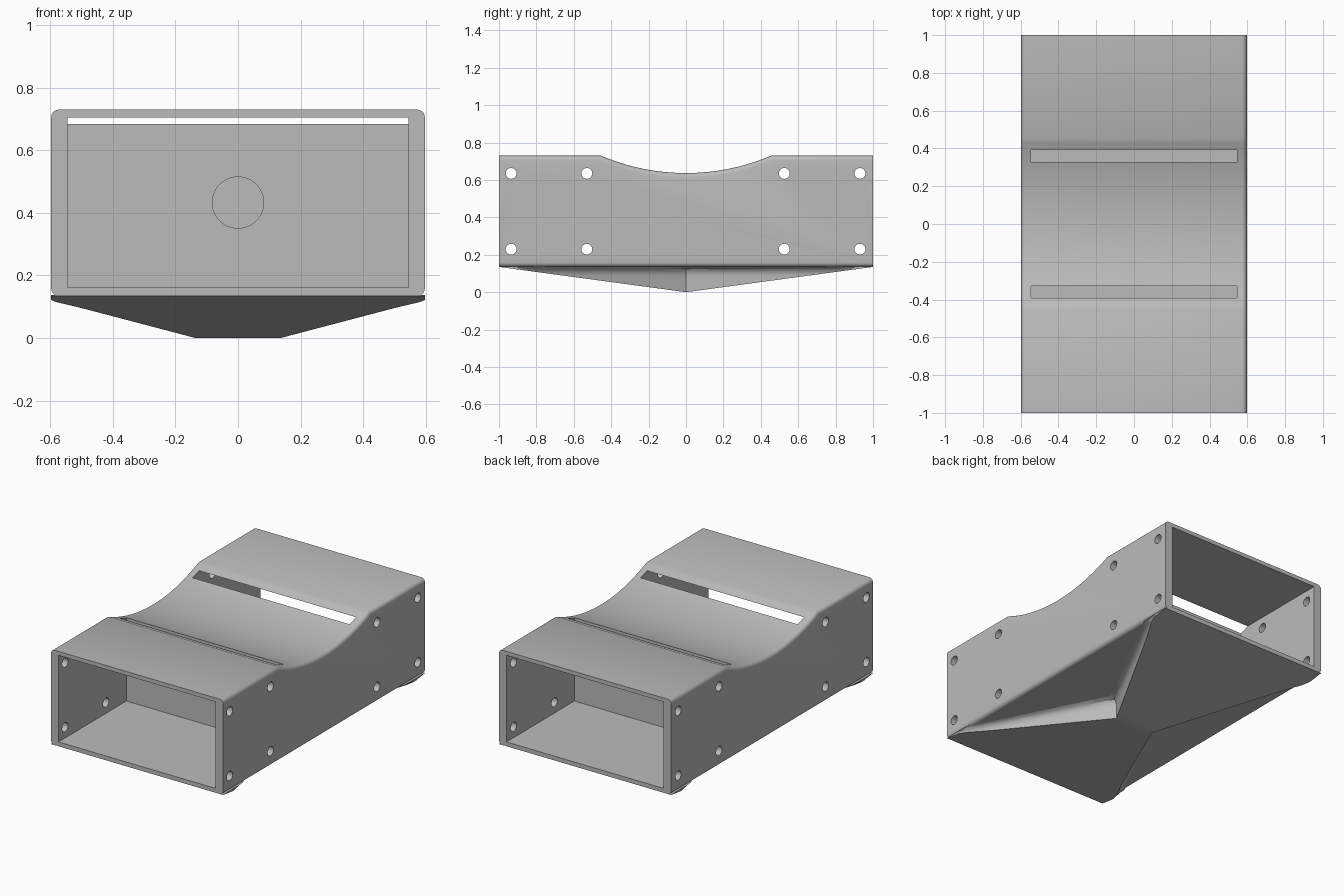
import bpy, bmesh, math
from mathutils import Matrix

cube = bpy.data.objects.get("Cube")
if cube:
    bpy.data.objects.remove(cube, do_unlink=True)

HALF_W, BOTTOM, TOP = 0.597, 0.135, 0.73
ROUND = 0.025
SADDLE_Y, SADDLE_Z = 0.455, 0.637
DROP = TOP - SADDLE_Z
SADDLE_R = (SADDLE_Y ** 2 + DROP ** 2) / (2 * DROP)

grey = bpy.data.materials.new("plain grey")
grey.use_nodes = True
colour = (0.5, 0.5, 0.5, 1)
grey.diffuse_color = colour
grey.node_tree.nodes["Principled BSDF"].inputs["Base Color"].default_value = colour


def make_object(name, bm):
    bmesh.ops.recalc_face_normals(bm, faces=bm.faces)
    mesh = bpy.data.meshes.new(name)
    bm.to_mesh(mesh)
    bm.free()
    mesh.materials.append(grey)
    obj = bpy.data.objects.new(name, mesh)
    bpy.context.collection.objects.link(obj)
    return obj


def activate(obj):
    bpy.ops.object.select_all(action="DESELECT")
    obj.select_set(True)
    bpy.context.view_layer.objects.active = obj


def cut(target, bm):
    cutter = make_object("cutter", bm)
    cutter.hide_render = True
    mod = target.modifiers.new("cut", "BOOLEAN")
    mod.operation, mod.solver, mod.object = "DIFFERENCE", "EXACT", cutter
    activate(target)
    bpy.ops.object.modifier_apply(modifier=mod.name)
    bpy.data.objects.remove(cutter, do_unlink=True)


def box(x, y0, y1, z0, z1):
    bm = bmesh.new()
    size = Matrix.Diagonal((2 * x, y1 - y0, z1 - z0, 1))
    bmesh.ops.create_cube(bm, size=1, matrix=Matrix.Translation((0, (y0 + y1) / 2, (z0 + z1) / 2)) @ size)
    return bm


def rod(bm, radius, depth, centre, axis, sides):
    turn = Matrix.Rotation(math.pi / 2, 4, axis)
    bmesh.ops.create_cone(bm, cap_ends=True, segments=sides, radius1=radius, radius2=radius,
                          depth=depth, matrix=Matrix.Translation(centre) @ turn)
    return bm


# Body: side profile with a curved saddle, extruded across and rounded along its sides
def build_body():
    profile = [(-1, TOP), (-1, BOTTOM), (1, BOTTOM), (1, TOP)]
    steps = 32
    sweep = math.asin(SADDLE_Y / SADDLE_R)
    for i in range(steps + 1):
        a = sweep * (1 - 2 * i / steps)
        profile.append((SADDLE_R * math.sin(a), SADDLE_Z + SADDLE_R * (1 - math.cos(a))))
    bm = bmesh.new()
    face = bm.faces.new([bm.verts.new((-HALF_W, y, z)) for y, z in profile])
    new = bmesh.ops.extrude_face_region(bm, geom=[face])["geom"]
    bmesh.ops.translate(bm, vec=(2 * HALF_W, 0, 0),
                        verts=[g for g in new if isinstance(g, bmesh.types.BMVert)])
    long_edges = [e for e in bm.edges
                  if abs(e.verts[0].co.x - e.verts[1].co.x) < 1e-5
                  and abs(e.verts[0].co.y - e.verts[1].co.y) > 1e-5]
    bmesh.ops.bevel(bm, geom=long_edges, offset=ROUND, segments=5, profile=0.5, affect="EDGES")
    return make_object("body", bm)


body = build_body()

# End pockets, which break through the saddle as two slots, and their blind bores
for side in (-1, 1):
    y0, y1 = sorted((side * 0.328, side * 1.2))
    cut(body, box(0.545, y0, y1, 0.162, 0.705))
    cut(body, rod(bmesh.new(), 0.082, 0.2, (0, side * 0.26, 0.433), "X", 48))

# Screw holes through both side walls
holes = bmesh.new()
for y in (-0.935, -0.53, 0.525, 0.93):
    for z in (0.23, 0.635):
        rod(holes, 0.029, 1.6, (0, y, z), "Y", 24)
cut(body, holes)


# Keel: shallow wedge under the body, pinched to a waist in the middle
def build_keel():
    waist, flush_y, fillet, levels = 0.135, 0.9, 0.05, 10
    top = BOTTOM + 0.002
    bm = bmesh.new()
    rings = []
    for i in range(-20, 21):
        y = i / 20
        low = BOTTOM * abs(y)
        width = waist + (HALF_W - waist) * abs(y) / flush_y
        half = []
        for k in range(levels + 1):
            z = low + (top - low) * k / levels
            rise = max(0, z - (top - fillet))
            flare = fillet - math.sqrt(max(0, fillet ** 2 - rise ** 2))
            half.append((min(HALF_W, width + flare), z))
        points = half + [(-x, z) for x, z in reversed(half)]
        rings.append([bm.verts.new((x, y, z)) for x, z in points])
    for a, b in zip(rings, rings[1:]):
        for j in range(len(a)):
            n = (j + 1) % len(a)
            bm.faces.new((a[j], a[n], b[n], b[j]))
    bm.faces.new(rings[0])
    bm.faces.new(rings[-1])
    return make_object("keel", bm)


keel = build_keel()

for obj in (body, keel):
    activate(obj)
    bpy.ops.object.shade_smooth_by_angle(angle=math.radians(30))
